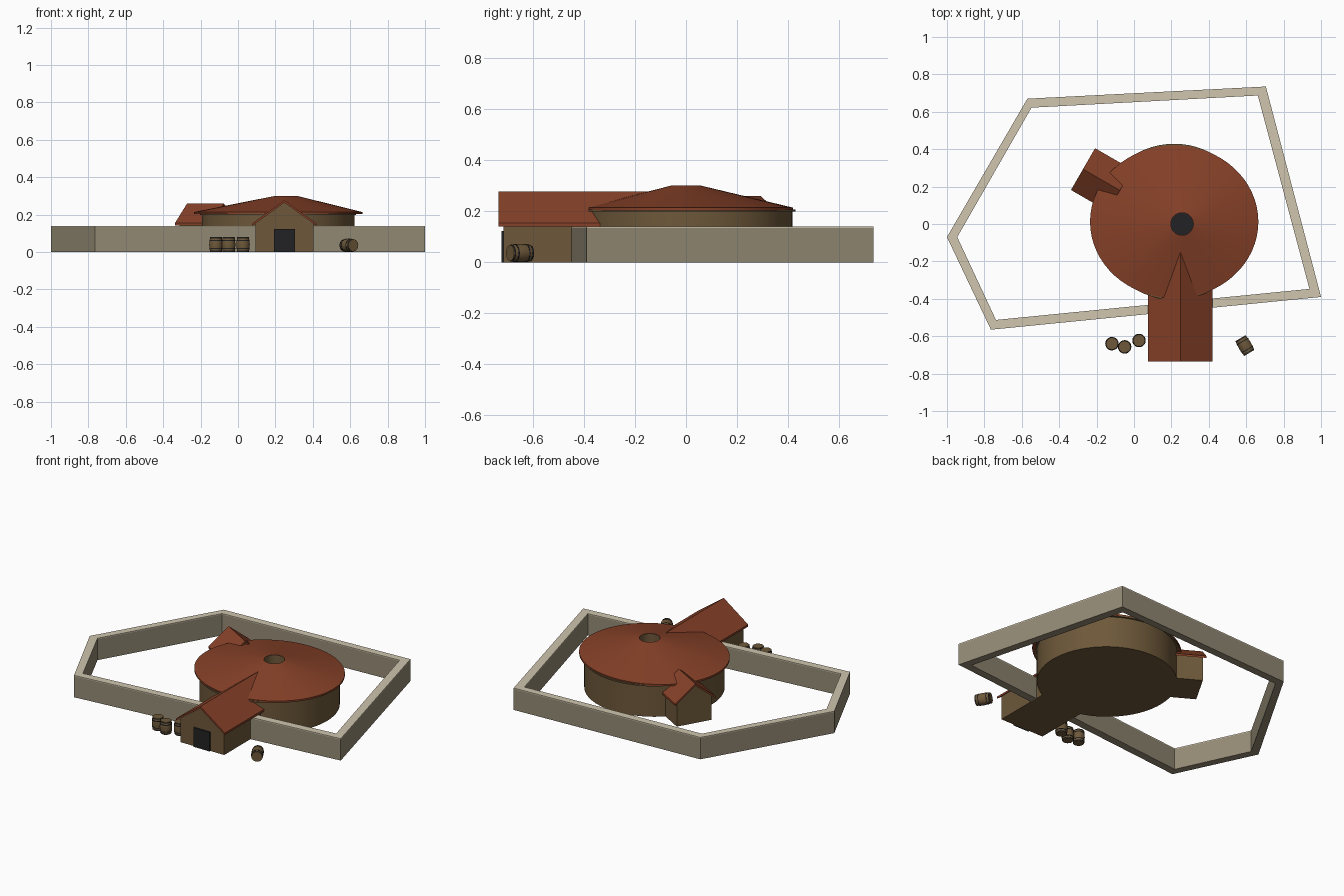
import bpy, bmesh, math
from mathutils import Vector, Matrix

if "Cube" in bpy.data.objects:
    bpy.data.objects.remove(bpy.data.objects["Cube"])


def material(name, r, g, b):
    m = bpy.data.materials.new(name)
    m.use_nodes = True
    m.diffuse_color = (r, g, b, 1)
    m.node_tree.nodes["Principled BSDF"].inputs["Base Color"].default_value = (r, g, b, 1)
    return m


STONE = material("grey stone", .30, .26, .18)
CAP = material("pale coping", .63, .56, .42)
WOOD = material("brown timber", .155, .098, .042)
ROOF = material("red roof", .24, .053, .021)
DARK = material("near black", .016, .016, .018)


def finish(name, bm, mats, smooth=False):
    bmesh.ops.recalc_face_normals(bm, faces=bm.faces[:])
    me = bpy.data.meshes.new(name)
    bm.to_mesh(me)
    bm.free()
    for m in mats:
        me.materials.append(m)
    if smooth:
        me.shade_smooth()
        me.set_sharp_from_angle(angle=math.radians(30))
    ob = bpy.data.objects.new(name, me)
    bpy.context.collection.objects.link(ob)
    return ob


def loft(bm, rings, close_ends=True, closed_loop=False):
    """Skin a list of equal-length point rings."""
    rows = [[bm.verts.new(p) for p in ring] for ring in rings]
    n = len(rows[0])
    pairs = list(zip(rows, rows[1:]))
    if closed_loop:
        pairs.append((rows[-1], rows[0]))
    for a, b in pairs:
        for i in range(n):
            j = (i + 1) % n
            bm.faces.new((a[i], a[j], b[j], b[i]))
    if close_ends and not closed_loop:
        bm.faces.new(rows[0])
        bm.faces.new(rows[-1])


def ellipse(cx, cy, rx, ry, z, n=64):
    return [Vector((cx + rx * math.cos(t), cy + ry * math.sin(t), z))
            for t in (2 * math.pi * i / n for i in range(n))]


def prism(name, profile, s0, s1, matrix, mat):
    """Extrude a (side, height) profile along local y."""
    bm = bmesh.new()
    loft(bm, [[matrix @ Vector((u, s, z)) for u, z in profile] for s in (s0, s1)])
    return finish(name, bm, [mat])


# Boundary wall: mitred polygon with a pale coping
outer = [(-1, -.07), (-.57, .67), (.705, .735), (1, -.39), (-.765, -.565)]
inner = [(-.945, -.07), (-.548, .622), (.662, .687), (.938, -.347), (-.738, -.513)]


def wall_band(name, z0, z1, mat):
    bm = bmesh.new()
    loft(bm, [[Vector((*p, z)) for p in loop]
              for loop, z in ((outer, z0), (outer, z1), (inner, z1), (inner, z0))],
         closed_loop=True)
    finish(name, bm, [mat])


wall_band("boundary_wall", 0, .134, STONE)
wall_band("wall_coping", .134, .14, CAP)

# Round hall
CX, CY = .215, .012
bm = bmesh.new()
loft(bm, [ellipse(CX, CY, .408, .405, 0), ellipse(CX, CY, .408, .405, .2)])
finish("hall_wall", bm, [WOOD], True)
bm = bmesh.new()
loft(bm, [ellipse(CX, CY, .417, .417, .199), ellipse(CX, CY, .417, .417, .207)])
finish("wall_plate", bm, [WOOD], True)

# Shallow conical roof, with its apex off centre and an open smoke hole
HX, HY, HR = .257, 0, .06
bm = bmesh.new()
loft(bm, [ellipse(HX, HY, HR, HR, .205), ellipse(CX, CY, .45, .408, .203),
          ellipse(CX, CY, .45, .408, .214), ellipse(HX, HY, HR, HR, .3)],
     close_ends=False)
finish("hall_roof", bm, [ROOF], True)
bm = bmesh.new()
loft(bm, [ellipse(HX, HY, HR, HR, .206), ellipse(HX, HY, HR, HR, .299)], close_ends=False)
smoke = finish("smoke_hole_lining", bm, [WOOD], True)
smoke.data.flip_normals()
bm = bmesh.new()
bm.faces.new([bm.verts.new(p) for p in ellipse(HX, HY, HR, HR, .209)])
finish("smoke_hole_floor", bm, [DARK])


# Gabled wings
def wing(name, matrix, half, eave, ridge, wall_span, roof_span, thick=.013, inset=.018):
    slope = (ridge - eave) / half
    prism(name + "_roof",
          [(-half, eave), (0, ridge), (half, eave),
           (half, eave - thick), (0, ridge - thick), (-half, eave - thick)],
          *roof_span, matrix, ROOF)
    w = half - inset
    top = ridge - thick
    side = top - slope * w
    prism(name + "_walls", [(-w, 0), (w, 0), (w, side), (0, top), (-w, side)],
          *wall_span, matrix, WOOD)


wing("porch", Matrix.Translation((.248, 0, 0)), .173, .153, .277, (-.715, -.3), (-.735, -.12))
annex = Matrix.Translation((CX, CY, 0)) @ Matrix.Rotation(math.radians(60), 4, 'Z')
wing("annex", annex, .129, .155, .259, (.35, .545), (.335, .563))

# Porch door
prism("porch_door", [(.192, 0), (.305, 0), (.305, .122), (.192, .122)],
      -.724, -.715, Matrix(), DARK)


# Barrels: bulged staves with dark hoops
def barrel(name, matrix, height=.08):
    bm = bmesh.new()
    levels = [(0, .031), (.25, .0345), (.5, .036), (.75, .0345), (1, .031)]
    loft(bm, [[matrix @ p for p in ellipse(0, 0, r, r, f * height, 20)] for f, r in levels])
    finish(name, bm, [WOOD], True)
    for i, f in enumerate((.03, .2, .74, .91)):
        r = .033 if i in (0, 3) else .0355
        bm = bmesh.new()
        loft(bm, [[matrix @ p for p in ellipse(0, 0, q, q, f * height + h, 20)]
                  for q, h in ((r, 0), (r, .005), (r - .005, .005), (r - .005, 0))],
             closed_loop=True)
        finish(f"{name}_hoop_{i + 1}", bm, [DARK], True)


for i, (x, y) in enumerate([(-.118, -.64), (-.05, -.657), (.027, -.623)]):
    barrel(f"standing_barrel_{i + 1}", Matrix.Translation((x, y, 0)))

axis = Vector((.51, -.86, 0)).normalized()
lying = Matrix.Translation(Vector((.593, -.65, .036)) - axis * .046) \
    @ Vector((0, 0, 1)).rotation_difference(axis).to_matrix().to_4x4()
barrel("fallen_barrel", lying, .092)
